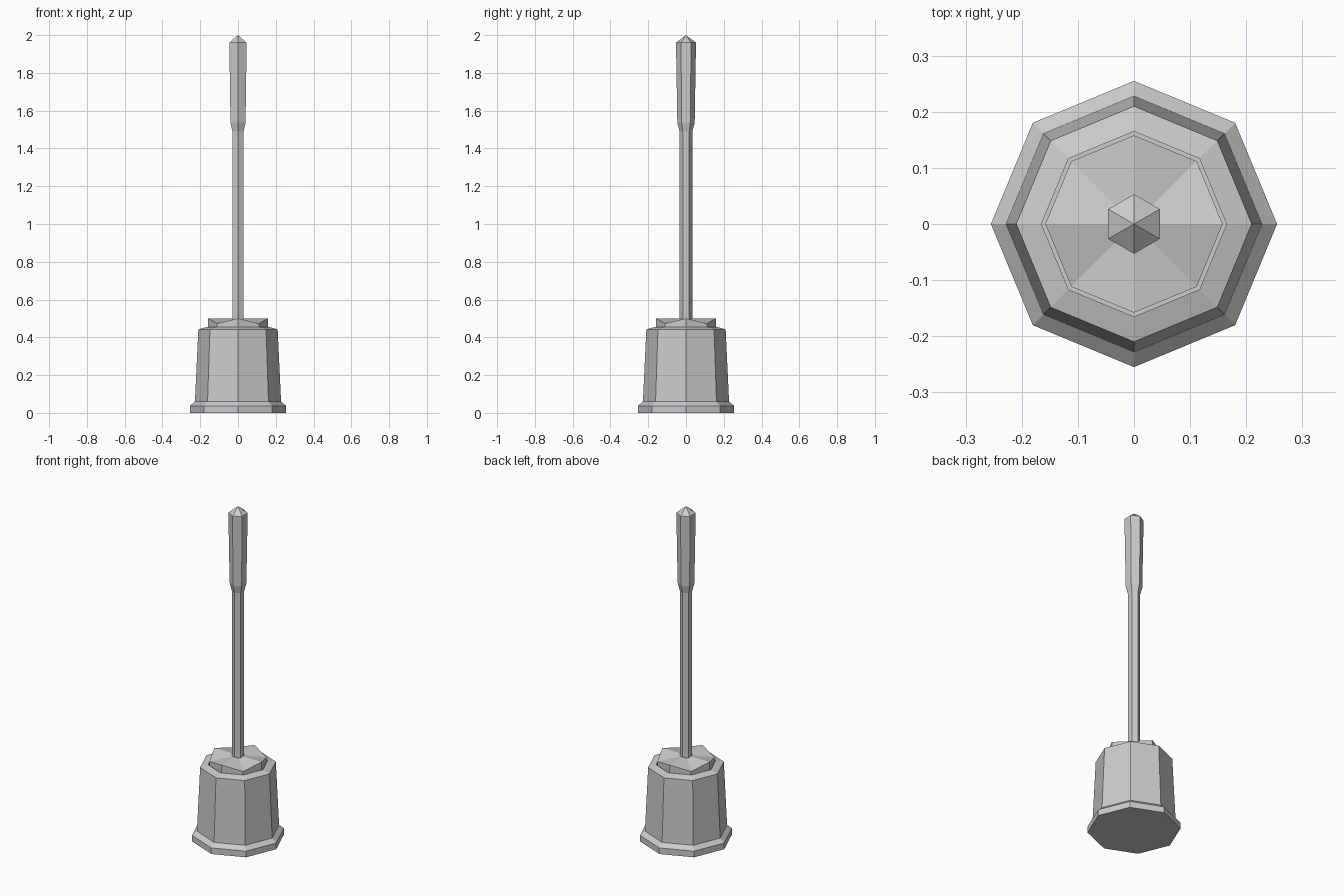
import bpy, bmesh
from math import sin, cos, pi

if "Cube" in bpy.data.objects:
    bpy.data.objects.remove(bpy.data.objects["Cube"])


def lathe(name, sides, profile, start=0.0, wave=None):
    """Flat-faced turned solid from (radius, z) points; radius 0 makes a tip."""
    bm = bmesh.new()
    rings = []
    for level, (r, z) in enumerate(profile):
        if r == 0:
            rings.append([bm.verts.new((0, 0, z))] * sides)
            continue
        ring = []
        for i in range(sides):
            a = start + 2 * pi * i / sides
            dz = wave[1] if wave and level == wave[0] and i % 2 else 0
            ring.append(bm.verts.new((r * cos(a), r * sin(a), z + dz)))
        rings.append(ring)
    for low, high in zip(rings, rings[1:]):
        for i in range(sides):
            j = (i + 1) % sides
            corners = [low[i], low[j], high[j], high[i]]
            bm.faces.new(list(dict.fromkeys(corners)))
    for ring in (rings[0], rings[-1]):
        if ring[0] is not ring[1]:
            bm.faces.new(ring)
    bmesh.ops.recalc_face_normals(bm, faces=bm.faces)
    mesh = bpy.data.meshes.new(name)
    bm.to_mesh(mesh)
    bm.free()
    obj = bpy.data.objects.new(name, mesh)
    bpy.context.collection.objects.link(obj)
    return obj


# Octagonal holder: flared foot, tapered body, sloped rim and recessed mouth
lathe("holder", 8, [(0.255, 0), (0.255, 0.037), (0.228, 0.06), (0.21, 0.442),
                    (0.165, 0.455), (0.165, 0.42)])

# Lid in the mouth: every second corner is folded down
lathe("brush_lid", 8, [(0.158, 0.42), (0.158, 0.5), (0, 0.5)], wave=(1, -0.027))

# Hexagonal stem widening into a pointed grip
lathe("brush_handle", 6, [(0.034, 0.46), (0.034, 1.49), (0.046, 1.537),
                          (0.053, 1.96), (0, 2.0)], start=pi / 2)
